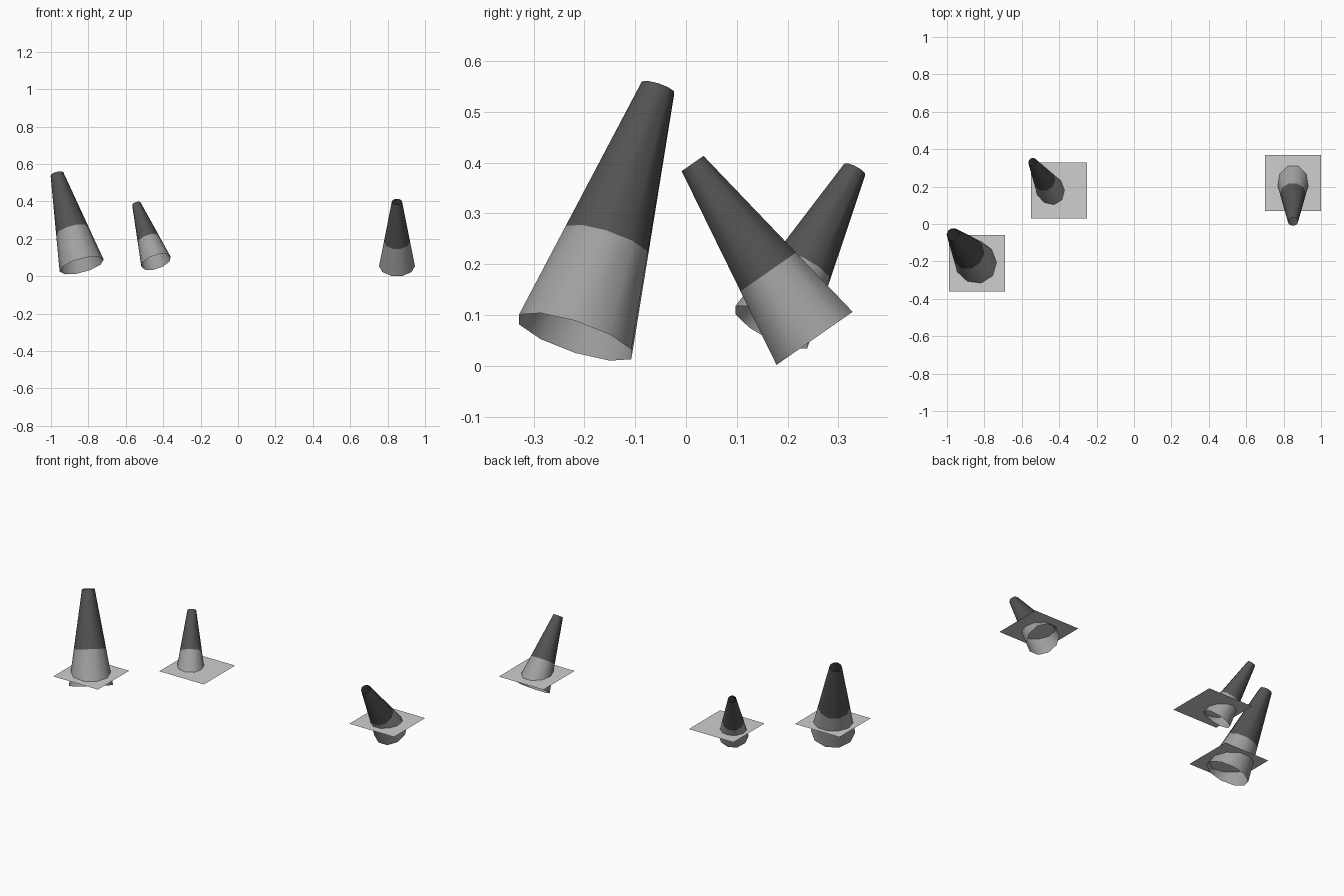
import bpy, bmesh, math
from mathutils import Vector, Euler

if "Cube" in bpy.data.objects:
    bpy.data.objects.remove(bpy.data.objects["Cube"])


def material(name, value):
    m = bpy.data.materials.new(name)
    m.diffuse_color = (value, value, value, 1)
    m.use_nodes = True
    m.node_tree.nodes["Principled BSDF"].inputs["Base Color"].default_value = m.diffuse_color
    return m


PLATE = material("light grey", 0.62)
BAND = material("mid grey", 0.35)
DARK = material("dark grey", 0.085)

SIDES = 10
BAND_T = 0.38      # share of the height covered by the pale band
TOP_RATIO = 0.287  # top radius / base radius
PLATE_Z = 0.125


def make_object(name, bm, mats):
    me = bpy.data.meshes.new(name)
    bm.to_mesh(me)
    bm.free()
    for m in mats:
        me.materials.append(m)
    ob = bpy.data.objects.new(name, me)
    bpy.context.collection.objects.link(ob)
    return ob


def cone_body(name, base, top, radius):
    """Open tapered tube from base to top, tilted about x and then y."""
    base, axis = Vector(base), Vector(top) - Vector(base)
    length = axis.length
    d = axis / length
    bm = bmesh.new()
    rings = []
    for t in (0, BAND_T, 1):
        r = radius * (1 + (TOP_RATIO - 1) * t)
        rings.append([bm.verts.new((r * math.cos(a), r * math.sin(a), t * length))
                      for a in (math.tau * i / SIDES for i in range(SIDES))])
    for k in range(2):
        for i in range(SIDES):
            j = (i + 1) % SIDES
            f = bm.faces.new((rings[k][i], rings[k][j], rings[k + 1][j], rings[k + 1][i]))
            f.material_index = k   # pale band below, dark above
            f.smooth = True
    ob = make_object(name, bm, (BAND, DARK))
    ob.rotation_euler = Euler((-math.asin(d.y), math.atan2(d.x, d.z), 0))
    ob.location = base


def base_plate(name, x, y):
    """Thin flat square that the cone passes through."""
    bm = bmesh.new()
    bmesh.ops.create_grid(bm, x_segments=1, y_segments=1, size=0.15)
    make_object(name, bm, (PLATE,)).location = (x, y, PLATE_Z)


# name, plate centre, cone base, cone top, base radius
CONES = [
    ("large", (-0.84, -0.21), (-0.836, -0.218, 0.057), (-0.968, -0.055, 0.547), 0.122),
    ("small", (-0.40, 0.18), (-0.438, 0.168, 0.076), (-0.543, 0.332, 0.386), 0.083),
    ("medium", (0.85, 0.22), (0.85, 0.253, 0.054), (0.85, 0.013, 0.398), 0.096),
]
for size, plate, base, top, radius in CONES:
    cone_body(size + "_cone", base, top, radius)
    base_plate(size + "_cone_plate", *plate)
